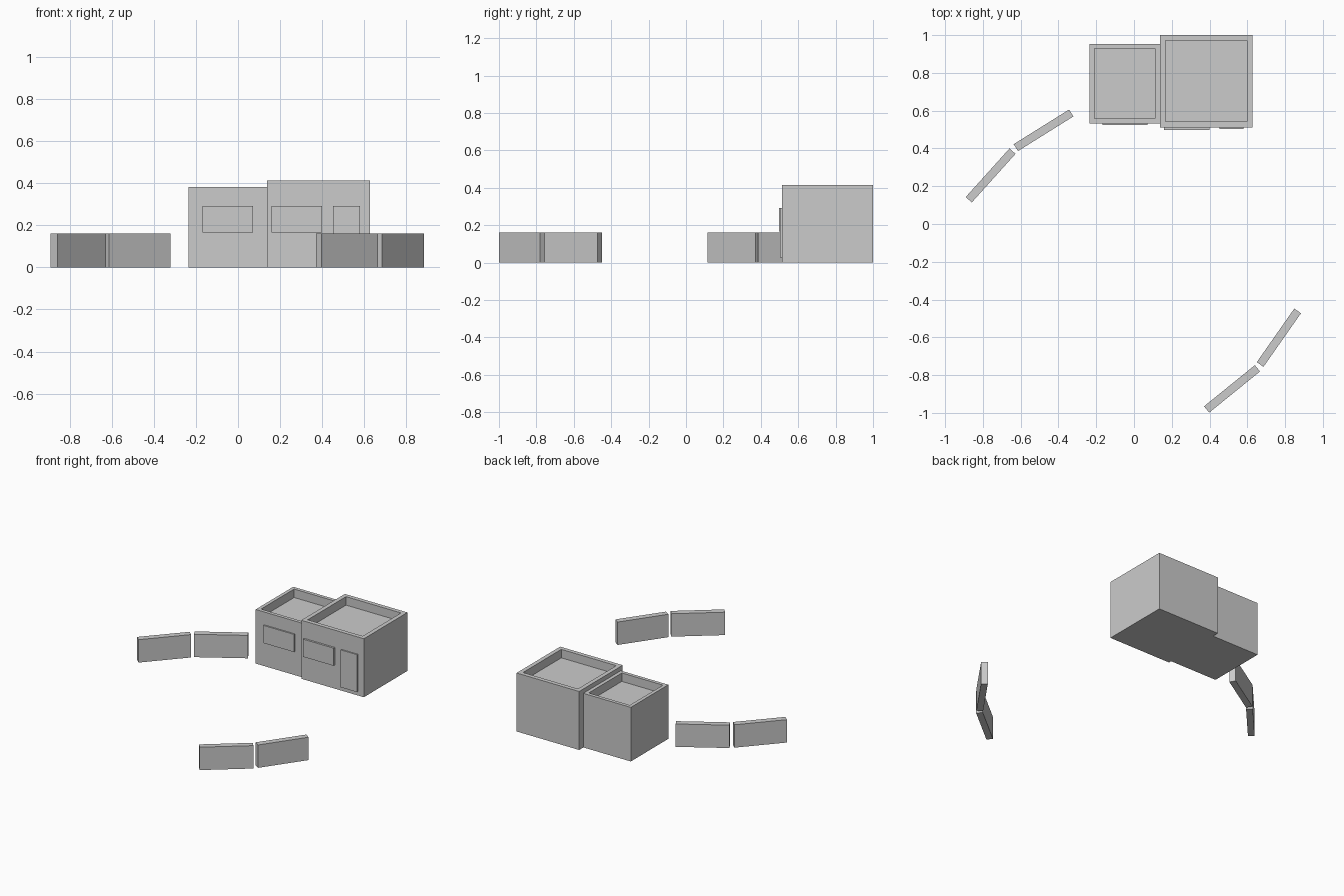
import bpy, bmesh
from math import radians
from mathutils import Matrix, Vector

cube = bpy.data.objects.get("Cube")
if cube:
    bpy.data.objects.remove(cube, do_unlink=True)

# One plain plaster colour
plaster = bpy.data.materials.new("pale_grey")
plaster.use_nodes = True
grey = (0.6, 0.6, 0.6, 1)
plaster.diffuse_color = grey
plaster.node_tree.nodes["Principled BSDF"].inputs["Base Color"].default_value = grey


def box(name, low, high, rim=0, depth=0):
    """Axis-aligned box centred on its own origin, optionally with a sunken top."""
    low, high = Vector(low), Vector(high)
    bm = bmesh.new()
    bmesh.ops.create_cube(bm, size=1, matrix=Matrix.Diagonal((*(high - low), 1)))
    if rim:
        top = max(bm.faces, key=lambda f: f.calc_center_median().z)
        bmesh.ops.inset_region(bm, faces=[top], thickness=rim)
        floor = bmesh.ops.extrude_discrete_faces(bm, faces=[top])["faces"][0]
        bmesh.ops.translate(bm, verts=floor.verts, vec=(0, 0, -depth))
    bmesh.ops.recalc_face_normals(bm, faces=bm.faces)
    mesh = bpy.data.meshes.new(name)
    bm.to_mesh(mesh)
    bm.free()
    mesh.materials.append(plaster)
    obj = bpy.data.objects.new(name, mesh)
    obj.location = (low + high) / 2
    bpy.context.collection.objects.link(obj)
    return obj


# Two flat-roofed blocks with parapets
box("small_house", (-0.235, 0.533, 0), (0.137, 0.953, 0.383), 0.035, 0.06)
box("large_house", (0.137, 0.512, 0), (0.627, 1.0, 0.414), 0.042, 0.06)

# Raised window and door panels
box("small_house_window", (-0.168, 0.523, 0.167), (0.072, 0.54, 0.292))
box("large_house_window", (0.16, 0.498, 0.167), (0.4, 0.52, 0.292))
box("door", (0.452, 0.503, 0.027), (0.58, 0.52, 0.292))

# Low perimeter walls, two segments on each side
for name, x, y, angle in (
    ("right_wall_outer", -0.759, 0.257, 48),
    ("right_wall_inner", -0.479, 0.496, 32),
    ("front_wall_inner", 0.519, -0.873, 39),
    ("front_wall_outer", 0.767, -0.602, 55),
):
    wall = box(name, (-0.173, -0.0215, 0), (0.173, 0.0215, 0.162))
    wall.location.xy = x, y
    wall.rotation_euler.z = radians(angle)
